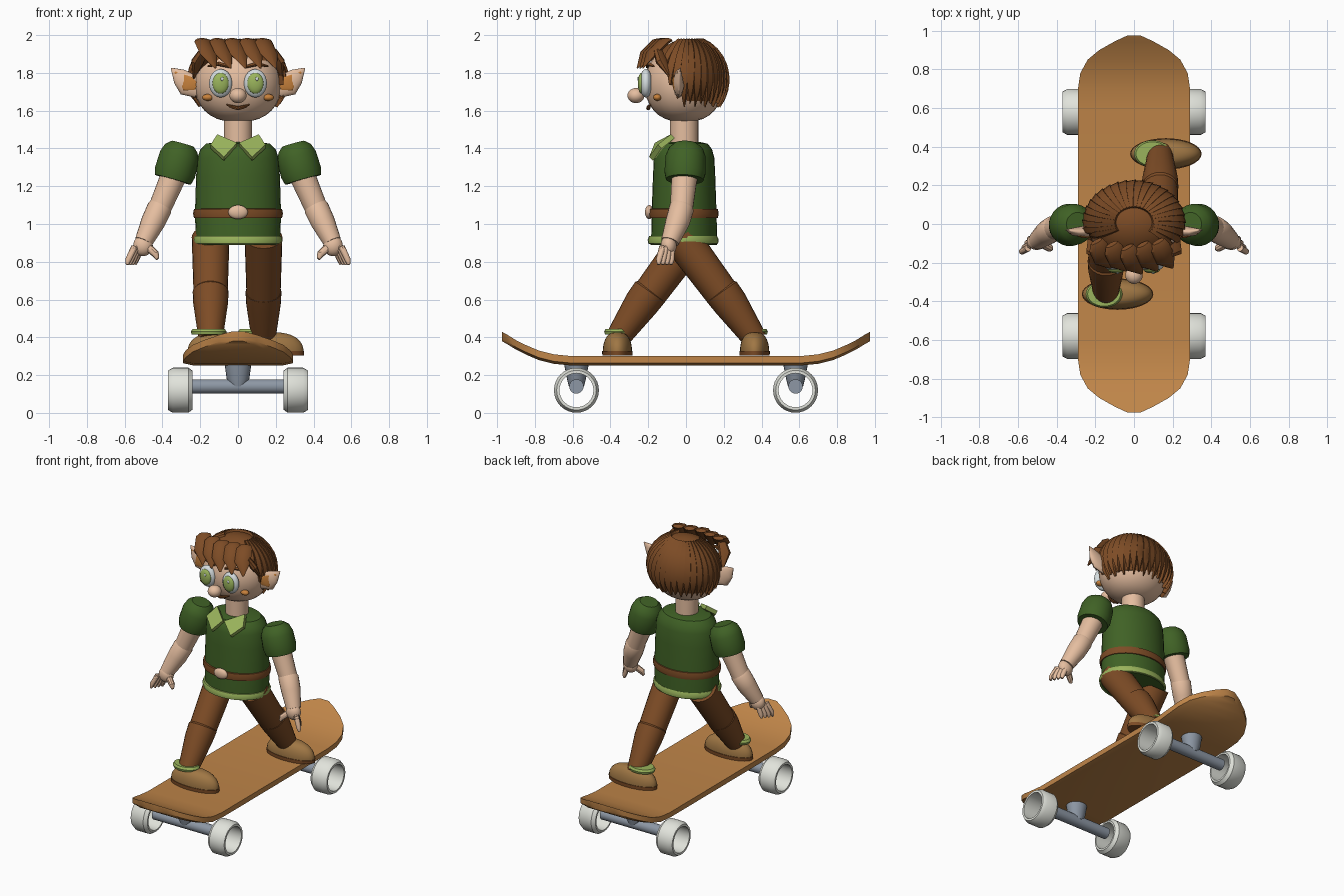
import bpy, bmesh
from math import sin, cos, pi, radians
from mathutils import Vector as V

cube = bpy.data.objects.get("Cube")
if cube:
    bpy.data.objects.remove(cube)
made = []


def material(name, *rgb):
    col = [(c / 255) ** 2.2 for c in rgb] + [1]
    m = bpy.data.materials.new(name)
    m.use_nodes = True
    m.diffuse_color = col
    m.node_tree.nodes["Principled BSDF"].inputs["Base Color"].default_value = col
    return m


skin = material("skin", 228, 188, 158)
brown = material("brown", 124, 77, 42)
green = material("dark green", 66, 98, 42)
lime = material("light green", 152, 178, 92)
wood = material("board wood", 190, 132, 74)
tan = material("shoe tan", 158, 118, 70)
white = material("wheel white", 224, 226, 218)
metal = material("metal grey", 140, 150, 163)
eye_white = material("eye white", 212, 220, 222)
orange = material("ear orange", 198, 128, 62)


def loft(name, rings, mat, cap=True, loop=False):
    """Skin a list of equal-length rings of points."""
    bm = bmesh.new()
    rows = [[bm.verts.new(p) for p in r] for r in rings]
    n = len(rows[0])
    pairs = list(zip(rows, rows[1:])) + ([(rows[-1], rows[0])] if loop else [])
    for a, b in pairs:
        for i in range(n):
            j = (i + 1) % n
            bm.faces.new((a[i], a[j], b[j], b[i]))
    if cap and not loop:
        bm.faces.new(rows[0])
        bm.faces.new(rows[-1])
    bmesh.ops.recalc_face_normals(bm, faces=bm.faces)
    me = bpy.data.meshes.new(name)
    bm.to_mesh(me)
    bm.free()
    me.materials.append(mat)
    ob = bpy.data.objects.new(name, me)
    bpy.context.collection.objects.link(ob)
    made.append(ob)
    return ob


def turn(n):
    return [2 * pi * i / n for i in range(n)]


def stack(name, x, y, profile, mat, n=32, loop=False):
    """Elliptical rings (rx, ry, z) stacked upwards."""
    return loft(name, [[(x + rx * cos(a), y + ry * sin(a), z) for a in turn(n)]
                       for rx, ry, z in profile], mat, loop=loop)


def ball(name, c, r, mat, e=1, end=pi - 0.03, n=28):
    """Ellipsoid; e below 1 makes it boxier, end cuts the bottom off."""
    prof = []
    for k in range(17):
        t = 0.03 + (end - 0.03) * k / 16
        s = sin(t) ** e
        prof.append((r[0] * s, r[1] * s, c[2] + r[2] * cos(t)))
    return stack(name, c[0], c[1], prof, mat, n)


def limb(name, pts, mat, fu=1, fv=1, n=20):
    """Tapered rod through (x, y, z, radius) points."""
    d = (V(pts[-1][:3]) - V(pts[0][:3])).normalized()
    u = d.cross(V((0, 0, 1)))
    u = u.normalized() if u.length > 0.01 else V((1, 0, 0))
    v = d.cross(u)
    return loft(name, [[V(p[:3]) + p[3] * (fu * cos(a) * u + fv * sin(a) * v)
                        for a in turn(n)] for p in pts], mat)


# Skateboard deck with raised, narrowing ends
half = [(0, 0.29, 0.275), (0.6, 0.29, 0.275), (0.7, 0.29, 0.285), (0.78, 0.278, 0.305),
        (0.85, 0.24, 0.335), (0.9, 0.18, 0.36), (0.945, 0.1, 0.388), (0.975, 0.035, 0.405)]
outline = [(-y, w, z) for y, w, z in half[:0:-1]] + half
loft("deck", [[(-w, y, z - 0.012), (-w, y, z + 0.025), (w, y, z + 0.025), (w, y, z - 0.012),
               (w * 0.8, y, z - 0.025), (-w * 0.8, y, z - 0.025)] for y, w, z in outline], wood)

# Trucks and hollow wheels
tyre = [(0.09, 0.24), (0.102, 0.24), (0.119, 0.262), (0.119, 0.345), (0.105, 0.37), (0.09, 0.37)]
for end, y in (("front", -0.58), ("back", 0.58)):
    stack(end + "_truck", 0, y, [(0.04, 0.04, 0.14), (0.06, 0.05, 0.18), (0.07, 0.065, 0.255)], metal, 20)
    limb(end + "_axle", [(-0.25, y, 0.14, 0.038), (0.25, y, 0.14, 0.038)], metal)
    for side, s in (("left", 1), ("right", -1)):
        loft(f"{end}_{side}_wheel", [[(s * x, y + r * cos(a), 0.12 + r * sin(a)) for a in turn(32)]
                                     for r, x in tyre], white, loop=True)

# Legs and shoes: right leg steps forward, left leg back, toes point left
for side, x, s, foot in (("right", -0.145, -1, -0.085), ("left", 0.135, 1, 0.165)):
    limb(side + "_thigh", [(x, s * -0.03, 0.93, 0.1), (x, s * 0.2, 0.62, 0.09)], brown, n=24)
    limb(side + "_shin", [(x, s * 0.18, 0.655, 0.08), (x, s * 0.19, 0.64, 0.095),
                          (x, s * 0.235, 0.58, 0.092), (x, s * 0.37, 0.385, 0.063)], brown, n=24)
    y = s * 0.363
    stack(side + "_sole", foot, y, [(0.183, 0.08, 0.303), (0.185, 0.081, 0.327)], brown)
    ball(side + "_shoe", (foot, y, 0.327), (0.182, 0.077, 0.1), tan, 0.7, pi / 2)
    stack(side + "_shoe_cuff", foot - 0.07, y, [(0.09, 0.066, 0.415), (0.095, 0.07, 0.43),
                                                (0.085, 0.062, 0.445)], lime)

# Tunic, hem, belt and buckle
stack("tunic", 0, -0.01, [(0.222, 0.175, 0.89), (0.228, 0.172, 1.05), (0.222, 0.165, 1.25), (0.215, 0.16, 1.35),
                          (0.2, 0.148, 1.395), (0.17, 0.125, 1.425), (0.1, 0.08, 1.435)], green)
stack("hem", 0, -0.015, [(0.215, 0.17, 0.89), (0.232, 0.185, 0.897), (0.237, 0.188, 0.917),
                         (0.23, 0.18, 0.936), (0.21, 0.165, 0.936)], lime, loop=True)
stack("belt", 0, -0.012, [(0.21, 0.16, 1.03), (0.233, 0.181, 1.032), (0.238, 0.185, 1.055),
                          (0.233, 0.181, 1.08), (0.21, 0.16, 1.082)], brown, loop=True)
ball("buckle", (0, -0.195, 1.063), (0.052, 0.022, 0.037), skin)

# Neck and head
stack("neck", 0, -0.01, [(0.075, 0.075, 1.38), (0.075, 0.075, 1.6)], skin, 24)
ball("head", (0, -0.01, 1.74), (0.232, 0.21, 0.2), skin, 0.8)
ball("nose", (0, -0.265, 1.68), (0.045, 0.045, 0.04), skin)
limb("mouth", [(-0.062, -0.19, 1.632, 0.004), (-0.03, -0.198, 1.62, 0.01), (0, -0.2, 1.613, 0.011),
               (0.03, -0.198, 1.62, 0.01), (0.062, -0.19, 1.632, 0.004)], brown, n=10)

for side, s in (("left", 1), ("right", -1)):
    # Face details
    ball(side + "_eye", (s * 0.092, -0.212, 1.745), (0.061, 0.034, 0.075), eye_white)
    ball(side + "_iris", (s * 0.092, -0.235, 1.745), (0.043, 0.02, 0.055), lime)
    ball(side + "_eye_glint", (s * 0.092 + 0.008, -0.254, 1.768), (0.008, 0.004, 0.01), eye_white, n=12)
    limb(side + "_eyebrow", [(s * 0.04, -0.205, 1.832, 0.008), (s * 0.1, -0.2, 1.848, 0.012),
                             (s * 0.16, -0.17, 1.835, 0.005)], brown, n=10)
    ball(side + "_cheek", (s * 0.16, -0.152, 1.67), (0.03, 0.022, 0.018), orange)
    # Pointed ears
    limb(side + "_ear", [(s * 0.2, -0.04, 1.71, 0.05), (s * 0.265, -0.04, 1.738, 0.064),
                         (s * 0.31, -0.04, 1.78, 0.045), (s * 0.354, -0.03, 1.825, 0.003)], skin, fu=0.45)
    limb(side + "_inner_ear", [(s * 0.22, -0.064, 1.725, 0.02), (s * 0.265, -0.066, 1.742, 0.042),
                               (s * 0.335, -0.046, 1.805, 0.004)], orange, fu=0.15)
    limb(side + "_side_lock", [(s * 0.18, -0.15, 1.92, 0.03), (s * 0.215, -0.13, 1.86, 0.04),
                               (s * 0.235, -0.08, 1.77, 0.005)], brown, fv=0.6, n=8)
    # Collar flap
    flap = [(0.11, -0.06, 1.455), (0.005, -0.145, 1.41), (0.075, -0.175, 1.335), (0.145, -0.13, 1.4)]
    loft(side + "_collar", [[(s * x, y - o, z + o) for x, y, z in flap] for o in (0, 0.02)], lime)
    # Sleeve, arm and hand
    limb(side + "_sleeve", [(s * 0.292, 0, 1.425, 0.06), (s * 0.3, 0, 1.4, 0.09), (s * 0.31, -0.002, 1.36, 0.106),
                            (s * 0.333, -0.005, 1.275, 0.11), (s * 0.345, -0.007, 1.235, 0.1)], green, n=24)
    limb(side + "_upper_arm", [(s * 0.33, -0.005, 1.28, 0.07), (s * 0.42, -0.025, 1.07, 0.06)], skin)
    limb(side + "_forearm", [(s * 0.405, -0.02, 1.105, 0.055), (s * 0.415, -0.023, 1.085, 0.066),
                             (s * 0.45, -0.045, 1.01, 0.064), (s * 0.5, -0.085, 0.905, 0.048)], skin)
    ball(side + "_palm", (s * 0.503, -0.092, 0.885), (0.052, 0.042, 0.055), skin)
    for i in range(4):
        k = i - 1.5
        limb(f"{side}_finger_{i + 1}", [(s * (0.53 - 0.012 * k), -0.1 + 0.016 * k, 0.88, 0.018),
                                        (s * (0.56 - 0.014 * k), -0.11 + 0.022 * k, 0.81, 0.016),
                                        (s * (0.566 - 0.014 * k), -0.112 + 0.022 * k, 0.785, 0.008)], skin, n=10)
    limb(side + "_thumb", [(s * 0.48, -0.1, 0.88, 0.022), (s * 0.435, -0.125, 0.84, 0.02),
                           (s * 0.425, -0.13, 0.815, 0.009)], skin, n=10)


# Hair: a cap, overlapping strands and a fringe
def hair_end(a):
    """Polar angle where hair stops; a is measured from the back."""
    t = min(max((abs(a) - radians(95)) / radians(25), 0), 1)
    return radians(122 - 60 * t)


def scalp(a, t, grow=0.0):
    n = V((sin(a) * sin(t), cos(a) * sin(t), cos(t)))
    return V((n.x * (0.25 + grow), 0.008 + n.y * (0.203 + grow), 1.765 + n.z * (0.215 + grow)))


loft("hair_cap", [[scalp(a - pi, 0.03 + (hair_end(a - pi) - 0.03) * k / 14) for a in turn(48)]
                  for k in range(15)], brown)
count = 25
for i in range(count):
    a = radians(-118 + 236 * i / (count - 1))
    stop = hair_end(a) + radians(7 if i % 2 else 2)
    rings = []
    for k in range(10):
        f = k / 9
        t = radians(22) + (stop - radians(22)) * f
        b = a + 0.12 * f
        w = 0.13 * (1 if f < 0.7 else 1 - (f - 0.7) * 2.9)
        rings.append([scalp(b - w, t, -0.005), scalp(b - w * 0.3, t, 0.013),
                      scalp(b + w, t, 0.02), scalp(b + w, t, -0.005)])
    loft(f"hair_strand_{i + 1}", rings, brown)
for i in range(5):
    x = -0.185 + 0.08 * i
    y = 0.03 * abs(i - 2) / 2
    limb(f"fringe_{i + 1}", [(x - 0.01, -0.12 + y, 1.975, 0.035), (x, -0.15 + y, 1.965, 0.052),
                             (x + 0.03, -0.215 + y, 1.9, 0.052), (x + 0.065, -0.258 + y, 1.825, 0.006)],
         brown, fv=0.4, n=8)

# Smooth shading with sharp edges kept
bpy.ops.object.select_all(action="DESELECT")
for ob in made:
    ob.select_set(True)
bpy.context.view_layer.objects.active = made[0]
bpy.ops.object.shade_smooth_by_angle(angle=radians(35))
